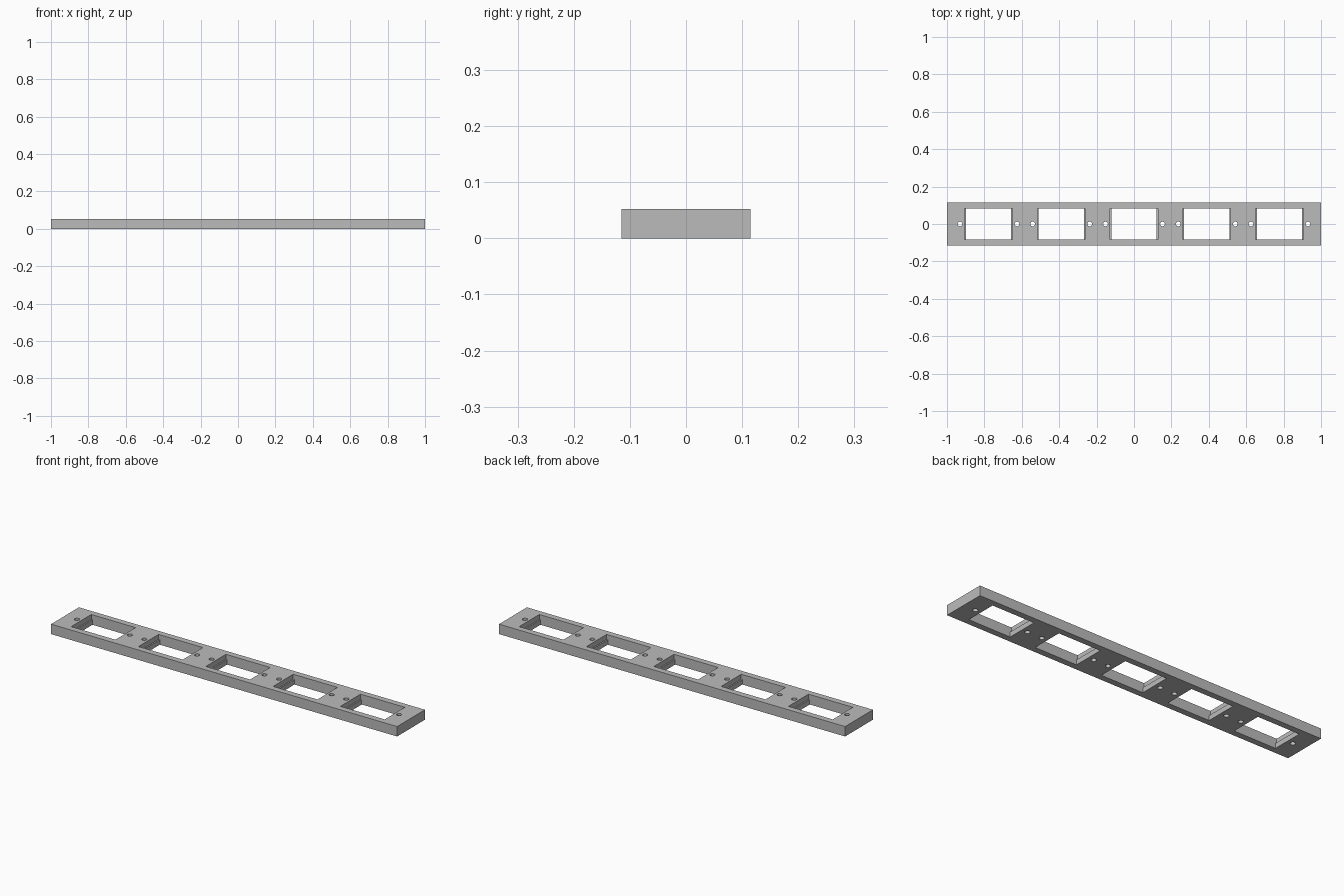
import bpy, bmesh
from mathutils import Matrix

LENGTH, WIDTH, HEIGHT = 2.0, 0.23, 0.052
PITCH = 0.389        # spacing of the windows
HOLE_OFFSET = 0.1525 # screw hole distance from window centre

old = bpy.data.objects.get("Cube")
if old:
    bpy.data.objects.remove(old, do_unlink=True)

# Plain grey material
grey = bpy.data.materials.new("plain grey")
grey.use_nodes = True
colour = (0.5, 0.5, 0.5, 1)
grey.diffuse_color = colour
grey.node_tree.nodes["Principled BSDF"].inputs["Base Color"].default_value = colour


def make_object(name, bm):
    bmesh.ops.recalc_face_normals(bm, faces=bm.faces)
    mesh = bpy.data.meshes.new(name)
    bm.to_mesh(mesh)
    bm.free()
    mesh.materials.append(grey)
    obj = bpy.data.objects.new(name, mesh)
    bpy.context.collection.objects.link(obj)
    return obj


def add_window(bm, x):
    """Stepped opening: slightly wider above mid height, extruded along y."""
    wide, narrow, depth = 0.128, 0.121, 0.083
    step, top = HEIGHT / 2, HEIGHT + 0.05
    half = [(narrow, -0.05), (narrow, step), (wide, step), (wide, top)]
    outline = half + [(-px, pz) for px, pz in reversed(half)]
    face = bm.faces.new([bm.verts.new((x + px, -depth, pz)) for px, pz in outline])
    result = bmesh.ops.extrude_face_region(bm, geom=[face])
    moved = [v for v in result["geom"] if isinstance(v, bmesh.types.BMVert)]
    bmesh.ops.translate(bm, verts=moved, vec=(0, 2 * depth, 0))


def add_screw_hole(bm, x):
    bmesh.ops.create_cone(bm, cap_ends=True, segments=24, radius1=0.0125,
                          radius2=0.0125, depth=0.2,
                          matrix=Matrix.Translation((x, 0, HEIGHT / 2)))


# Mounting bar
bm = bmesh.new()
bmesh.ops.create_cube(bm, size=1, matrix=Matrix.Translation((0, 0, HEIGHT / 2))
                      @ Matrix.Diagonal((LENGTH, WIDTH, HEIGHT, 1)))
bar = make_object("mounting_bar", bm)

# Window and screw hole cutters
bm = bmesh.new()
for i in range(-2, 3):
    add_window(bm, i * PITCH)
    for side in (-1, 1):
        add_screw_hole(bm, i * PITCH + side * HOLE_OFFSET)
cutter = make_object("opening_cutter", bm)
cutter.hide_render = True
cutter.hide_viewport = True

cut = bar.modifiers.new("openings", "BOOLEAN")
cut.operation = "DIFFERENCE"
cut.solver = "EXACT"
cut.object = cutter
